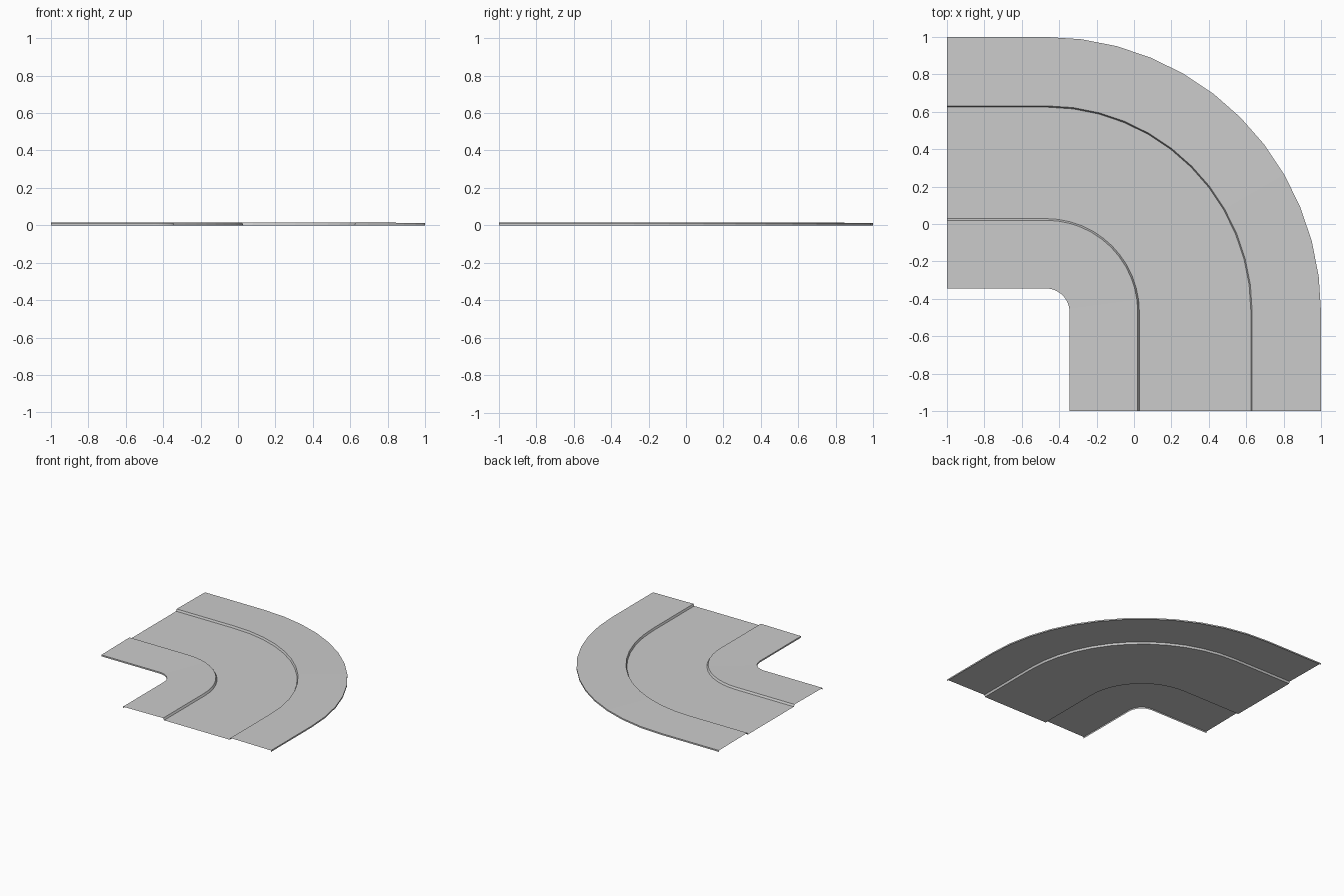
import bpy, bmesh
from math import sin, cos, radians

if "Cube" in bpy.data.objects:
    bpy.data.objects.remove(bpy.data.objects["Cube"])

C = -0.47      # bend centre, same in x and y
SEGS = 12      # facets round the bend


def path_point(r, z, i):
    """Point at radius r on station i: straight leg, bend, straight leg."""
    if i == 0:
        return (-1, C + r, z)
    if i == SEGS + 2:
        return (C + r, -1, z)
    a = radians(90 * (1 - (i - 1) / SEGS))
    return (C + r * cos(a), C + r * sin(a), z)


def sweep(name, profile):
    """Sweep an open (radius, height) profile along the corner."""
    bm = bmesh.new()
    rows = [[bm.verts.new(path_point(r, z, i)) for r, z in profile]
            for i in range(SEGS + 3)]
    for a, b in zip(rows, rows[1:]):
        for j in range(len(profile) - 1):
            bm.faces.new((a[j], b[j], b[j + 1], a[j + 1]))
    bm.normal_update()
    # Make the top surfaces face upwards
    if sum(f.normal.z * f.calc_area() for f in bm.faces) < 0:
        bmesh.ops.reverse_faces(bm, faces=bm.faces[:])
    mesh = bpy.data.meshes.new(name)
    bm.to_mesh(mesh)
    bm.free()
    obj = bpy.data.objects.new(name, mesh)
    bpy.context.collection.objects.link(obj)
    return obj


# Sunken carriageway
sweep("road_surface", [(0.499, 0), (1.095, 0)])
# Pavements: skirt, gently sloped top, kerb face
sweep("inner_pavement", [(0.125, 0), (0.125, 0.012), (0.49, 0.016), (0.499, 0)])
sweep("outer_pavement", [(1.095, 0), (1.102, 0.016), (1.47, 0.012), (1.47, 0)])
